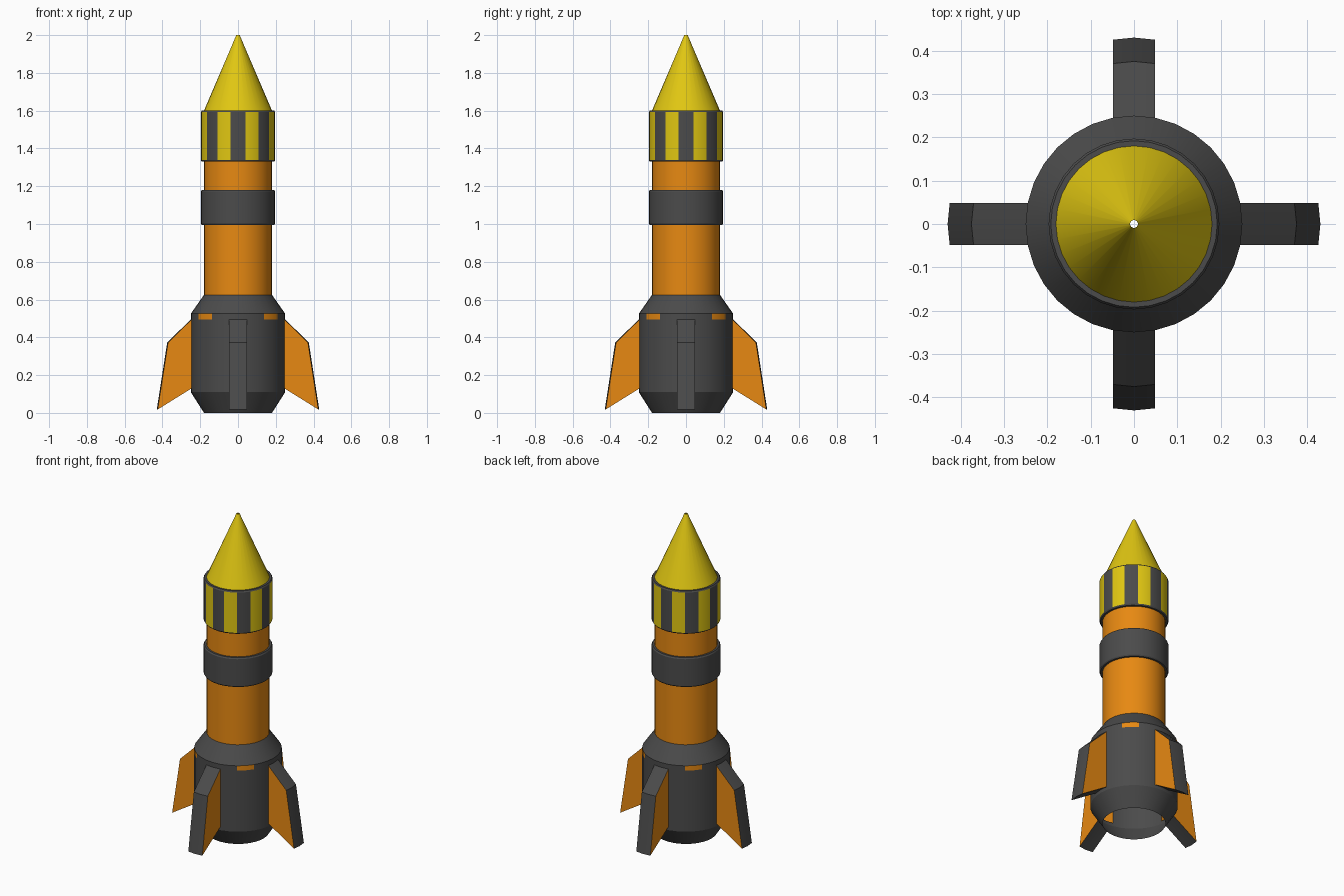
import bpy
import bmesh
from math import cos, sin, pi
from mathutils import Vector

SEGMENTS = 32

cube = bpy.data.objects.get("Cube")
if cube:
    bpy.data.objects.remove(cube, do_unlink=True)


def make_material(name, rgb):
    mat = bpy.data.materials.new(name)
    mat.use_nodes = True
    color = (*rgb, 1.0)
    mat.diffuse_color = color
    mat.node_tree.nodes["Principled BSDF"].inputs["Base Color"].default_value = color
    return mat


GREY, ORANGE, YELLOW = 0, 1, 2
materials = [
    make_material("dark grey", (0.07, 0.07, 0.07)),
    make_material("orange", (0.80, 0.25, 0.006)),
    make_material("yellow", (0.75, 0.57, 0.006)),
]


def lathe(profile, color_rule):
    """Spin (radius, height) points into an open shell; color_rule(row, segment)."""
    bm = bmesh.new()
    rings = []
    for r, z in profile:
        angles = [2 * pi * i / SEGMENTS for i in range(SEGMENTS)]
        rings.append([bm.verts.new((r * cos(a), r * sin(a), z)) for a in angles])
    rows = []
    for row, (low, high) in enumerate(zip(rings, rings[1:])):
        faces = []
        for i in range(SEGMENTS):
            j = (i + 1) % SEGMENTS
            face = bm.faces.new((low[i], low[j], high[j], high[i]))
            face.material_index = color_rule(row, i)
            faces.append(face)
        rows.append(faces)
    bm.normal_update()
    return bm, rows


def finish(bm, name):
    mesh = bpy.data.meshes.new(name)
    bm.to_mesh(mesh)
    bm.free()
    for mat in materials:
        mesh.materials.append(mat)
    obj = bpy.data.objects.new(name, mesh)
    bpy.context.collection.objects.link(obj)
    bpy.ops.object.select_all(action="DESELECT")
    obj.select_set(True)
    bpy.context.view_layer.objects.active = obj
    bpy.ops.object.shade_smooth_by_angle(angle=pi / 6)
    return obj


# Engine skirt with small orange windows on the diagonals
FIN_ROW, WINDOW_ROW = 2, 3


def skirt_color(row, i):
    return ORANGE if row == WINDOW_ROW and i % 8 in (3, 4) else GREY


skirt_profile = [(0.18, 0), (0.25, 0.11), (0.25, 0.13), (0.25, 0.495),
                 (0.25, 0.525), (0.18, 0.625)]
bm, rows = lathe(skirt_profile, skirt_color)

# Four hollow fins drawn out of the skirt wall, orange on their sides
for k in range(4):
    out = Vector((cos(k * pi / 2), sin(k * pi / 2), 0))
    root = [rows[FIN_ROW][8 * k - 1], rows[FIN_ROW][8 * k]]
    geom = bmesh.ops.extrude_face_region(bm, geom=root)["geom"]
    tip_verts = [g for g in geom if isinstance(g, bmesh.types.BMVert)]
    for v in tip_verts:
        upper = v.co.z > 0.3
        v.co += out * (0.125 if upper else 0.18)
        v.co.z = 0.372 if upper else 0.018
    bm.normal_update()
    for face in {f for v in tip_verts for f in v.link_faces}:
        n = face.normal
        if abs(n.dot(out)) < 0.1 and abs(n.z) < 0.1:
            face.material_index = ORANGE
    # Remove any wall left behind the fin so that it stays hollow
    leftover = [f for f in root if f.is_valid]
    if leftover:
        bmesh.ops.delete(bm, geom=leftover, context="FACES_ONLY")
finish(bm, "skirt_and_fins")

# Hull tube
bm, _ = lathe([(0.18, 0.625), (0.18, 1.6)], lambda row, i: ORANGE)
finish(bm, "hull")


# Plain collar and striped band share one softened ring section
def ring(name, bottom, top, color_rule):
    e = 0.008
    section = [(0.18, bottom), (0.192, bottom), (0.197, bottom + e),
               (0.197, top - e), (0.192, top), (0.18, top)]
    shell, _ = lathe(section, color_rule)
    finish(shell, name)


def stripe_color(row, i):
    return YELLOW if row == 2 and (i + 1) // 2 % 2 else GREY


ring("collar", 0.995, 1.18, lambda row, i: GREY)
ring("striped_band", 1.33, 1.6, stripe_color)

# Nose cone, open at its tiny tip
bm, _ = lathe([(0.18, 1.6), (0.009, 2.0)], lambda row, i: YELLOW)
finish(bm, "nose_cone")
